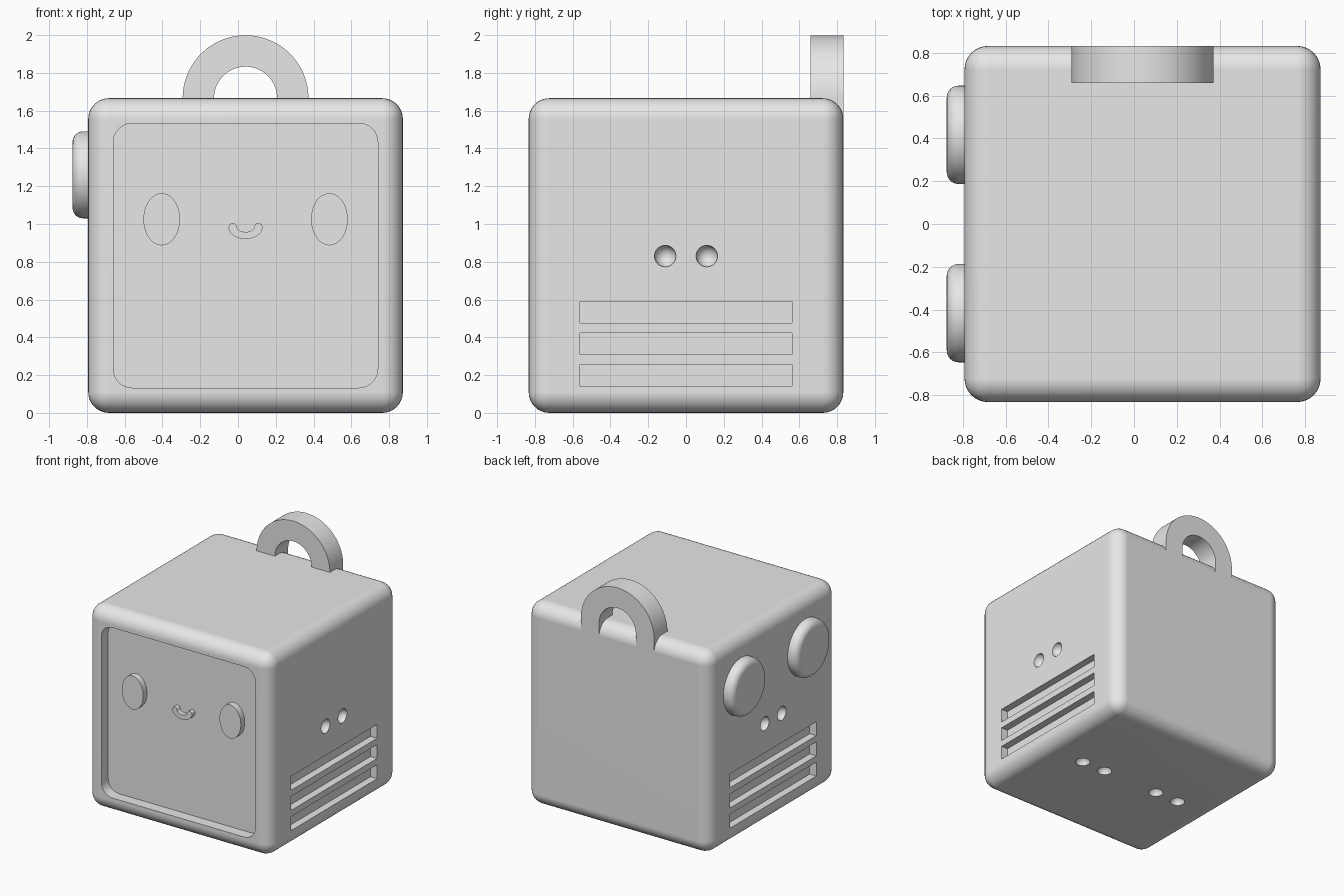
import bpy, bmesh, math
from mathutils import Vector, Matrix

if "Cube" in bpy.data.objects:
    bpy.data.objects.remove(bpy.data.objects["Cube"], do_unlink=True)

grey = bpy.data.materials.new("light grey")
grey.use_nodes = True
grey.diffuse_color = (0.8, 0.8, 0.8, 1)
grey.node_tree.nodes["Principled BSDF"].inputs["Base Color"].default_value = grey.diffuse_color

CX = 0.04        # middle of the case in x
HALF = 0.833     # half the case width
SIZE = 2 * HALF
ROUND = 0.11


def finish(name, bm):
    bmesh.ops.recalc_face_normals(bm, faces=bm.faces)
    mesh = bpy.data.meshes.new(name)
    bm.to_mesh(mesh)
    bm.free()
    mesh.materials.append(grey)
    obj = bpy.data.objects.new(name, mesh)
    bpy.context.collection.objects.link(obj)
    return obj


def select(obj):
    bpy.ops.object.select_all(action="DESELECT")
    obj.select_set(True)
    bpy.context.view_layer.objects.active = obj


def smooth(obj, angle=30):
    select(obj)
    bpy.ops.object.shade_smooth_by_angle(angle=math.radians(angle))
    weighted = obj.modifiers.new("even_normals", "WEIGHTED_NORMAL")
    weighted.keep_sharp = True


def arc(cx, cz, rx, rz, start, end, steps):
    angles = [math.radians(start + (end - start) * i / steps) for i in range(steps + 1)]
    return [(cx + rx * math.cos(a), cz + rz * math.sin(a)) for a in angles]


def rounded_rect(cx, cz, w, h, r):
    pts = []
    for i, (sx, sz) in enumerate([(1, 1), (-1, 1), (-1, -1), (1, -1)]):
        pts += arc(cx + sx * (w - r), cz + sz * (h - r), r, r, 90 * i, 90 * i + 90, 8)
    return pts


def prism(name, outline, axis, start, end):
    """Extrude an outline along x or y; the second outline coordinate is z."""
    bm = bmesh.new()
    place = (lambda u, v: (start, u, v)) if axis == "x" else (lambda u, v: (u, start, v))
    face = bm.faces.new([bm.verts.new(place(u, v)) for u, v in outline])
    moved = bmesh.ops.extrude_face_region(bm, geom=[face])["geom"]
    shift = Vector((end - start, 0, 0)) if axis == "x" else Vector((0, end - start, 0))
    bmesh.ops.translate(bm, vec=shift, verts=[g for g in moved if isinstance(g, bmesh.types.BMVert)])
    return finish(name, bm)


def ball(name, loc, r):
    bm = bmesh.new()
    bmesh.ops.create_uvsphere(bm, u_segments=24, v_segments=13, radius=r,
                              matrix=Matrix.Translation(loc))
    return finish(name, bm)


# Case: rounded cube
bm = bmesh.new()
bmesh.ops.create_cube(bm, size=SIZE, matrix=Matrix.Translation((CX, 0, HALF)))
bmesh.ops.bevel(bm, geom=bm.edges[:], offset=ROUND, segments=8, profile=0.5, affect="EDGES")
case = finish("case", bm)

# Cutters: screen recess, side vents, side and bottom holes
floor_y = -HALF + 0.09
cutters = [prism("screen_cutter", rounded_rect(CX, HALF, 0.7, 0.7, 0.1), "y", -HALF - 0.1, floor_y)]
for side in (-1, 1):
    wall = CX + side * HALF
    for z in (0.2, 0.366, 0.532):
        slot = [(-0.56, z - 0.057), (0.56, z - 0.057), (0.56, z + 0.057), (-0.56, z + 0.057)]
        cutters.append(prism("vent_cutter", slot, "x", wall - side * 0.06, wall + side * 0.1))
    for offset in (-0.11, 0.11):
        cutters.append(ball("side_hole_cutter", (wall, offset, 0.83), 0.057))
        cutters.append(ball("bottom_hole_cutter", (CX + side * 0.37 + offset, 0, 0), 0.057))
for cutter in cutters:
    select(case)
    cut = case.modifiers.new("cut", "BOOLEAN")
    cut.operation = "DIFFERENCE"
    cut.solver = "EXACT"
    cut.object = cutter
    bpy.ops.object.modifier_apply(modifier=cut.name)
    bpy.data.objects.remove(cutter, do_unlink=True)
smooth(case)

# Face: oval eyes and a small smile standing on the recess floor
for name, side in (("right_eye", -1), ("left_eye", 1)):
    oval = arc(CX + side * 0.444, 1.025, 0.097, 0.138, 0, 360, 48)[:-1]
    smooth(prism(name, oval, "y", floor_y + 0.01, floor_y - 0.05))

smile = arc(CX, 0.985, 0.09, 0.065, 180, 360, 20)
smile += arc(CX + 0.068, 0.988, 0.02, 0.017, 20, 160, 6)
smile += arc(CX, 0.985, 0.046, 0.027, 340, 200, 10)
smile += arc(CX - 0.068, 0.988, 0.02, 0.017, 20, 160, 6)
smooth(prism("smile", smile, "y", floor_y + 0.01, floor_y - 0.04))

# Carry loop at the top of the back: half ring with short legs
top = SIZE
outline = [(CX + 0.333, top - ROUND)] + arc(CX, top, 0.333, 0.333, 0, 180, 48)
outline += [(CX - 0.333, top - ROUND), (CX - 0.167, top - ROUND)]
outline += arc(CX, top, 0.167, 0.167, 180, 0, 32) + [(CX + 0.167, top - ROUND)]
smooth(prism("carry_loop", outline, "y", 0.66, HALF))

# Round knobs on the right side, with softened rims
for name, y in (("front_knob", -0.417), ("back_knob", 0.417)):
    wall = CX - HALF
    knob = prism(name, arc(y, 1.26, 0.23, 0.23, 0, 360, 64)[:-1], "x", wall + 0.02, wall - 0.083)
    bm = bmesh.new()
    bm.from_mesh(knob.data)
    rim = [e for e in bm.edges if all(v.co.x < wall - 0.05 for v in e.verts)]
    bmesh.ops.bevel(bm, geom=rim, offset=0.055, segments=6, profile=0.5, affect="EDGES")
    bm.to_mesh(knob.data)
    bm.free()
    smooth(knob)
